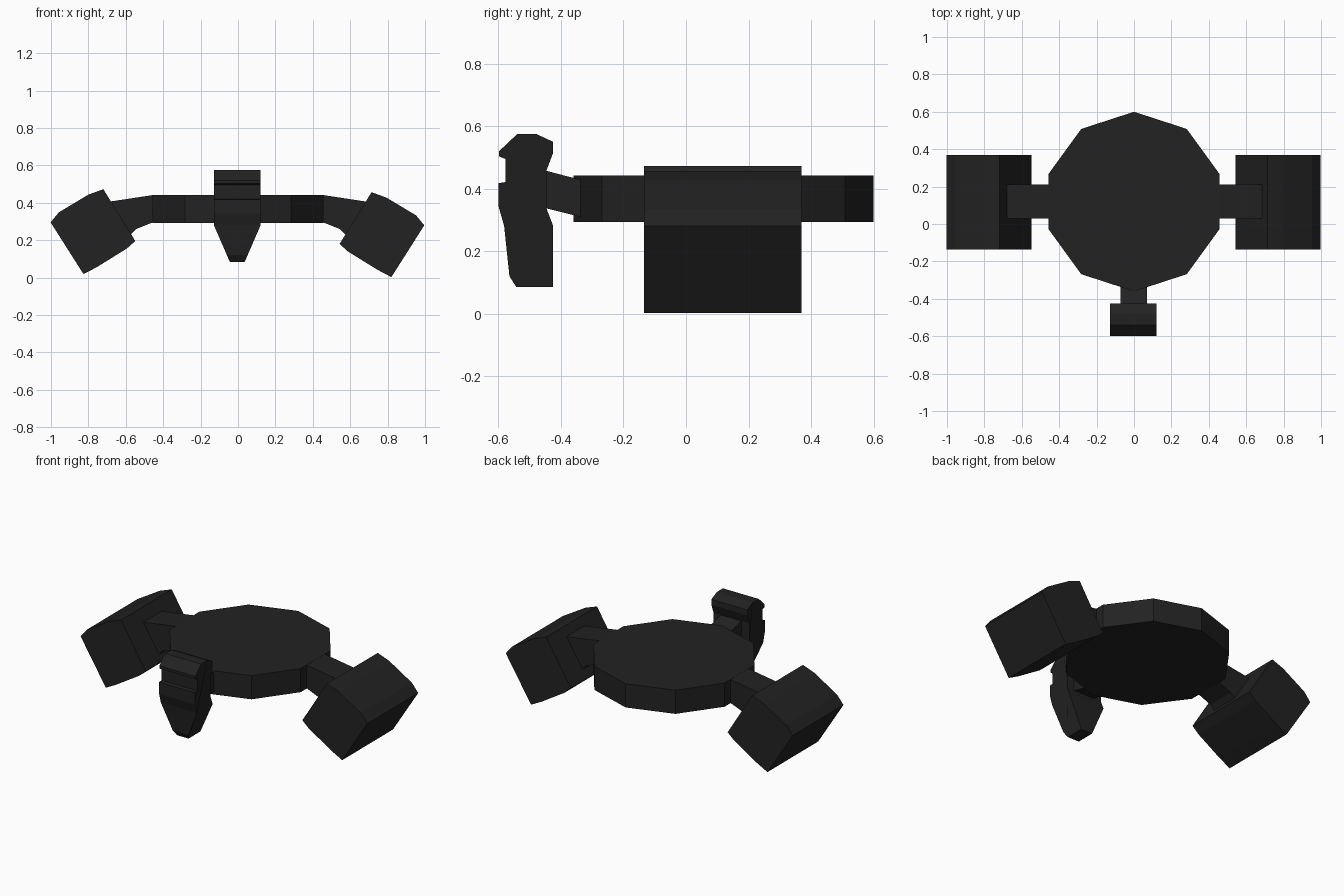
import bpy, bmesh, math

if "Cube" in bpy.data.objects:
    bpy.data.objects.remove(bpy.data.objects["Cube"])

mat = bpy.data.materials.new("charcoal")
mat.diffuse_color = (0.016, 0.016, 0.016, 1)
mat.use_nodes = True
mat.node_tree.nodes["Principled BSDF"].inputs["Base Color"].default_value = mat.diffuse_color


def prism(name, points, offset):
    """Extrude a closed 3D outline by an offset vector into a flat-faced solid."""
    bm = bmesh.new()
    face = bm.faces.new([bm.verts.new(p) for p in points])
    ext = bmesh.ops.extrude_face_region(bm, geom=[face])
    new = [v for v in ext["geom"] if isinstance(v, bmesh.types.BMVert)]
    bmesh.ops.translate(bm, verts=new, vec=offset)
    bmesh.ops.recalc_face_normals(bm, faces=bm.faces)
    mesh = bpy.data.meshes.new(name)
    bm.to_mesh(mesh)
    bm.free()
    mesh.materials.append(mat)
    obj = bpy.data.objects.new(name, mesh)
    bpy.context.collection.objects.link(obj)
    return obj


# Ten-sided central disc
R, CY = 0.48, 0.12
ring = [math.radians(90 + 36 * i) for i in range(10)]
prism("central_disc", [(R * math.cos(a), CY + R * math.sin(a), 0.293) for a in ring],
      (0, 0, 0.149))

# Tilted side pods and the arms that carry them (left pod sits slightly higher)
pod = [(.714, .457), (.794, .428), (.952, .333), (.996, .28),
       (.82, .003), (.746, .042), (.588, .14), (.543, .18)]
arm = [(.44, .442), (.46, .441), (.684, .407), (.575, .229), (.545, .26), (.46, .294), (.44, .294)]
for side, s, dx, dz in (("right", 1, 0, 0), ("left", -1, 0.006, 0.016)):
    prism(side + "_pod", [(s * (x + dx), -0.135, z + dz) for x, z in pod], (0, 0.505, 0))
    prism(side + "_arm", [(s * x, 0.03, z) for x, z in arm], (0, 0.18, 0))

# Neck joining the disc to the front head
neck = [(-.33, .427), (-.37, .437), (-.45, .458), (-.45, .338), (-.37, .318), (-.33, .308)]
prism("front_neck", [(-.073, y, z) for y, z in neck], (0.143, 0, 0))

# Front head: side profile extruded across, lower part tapered to a narrow tip
head = [(-.54, .575), (-.479, .575), (-.425, .55), (-.425, .515), (-.447, .457),
        (-.447, .338), (-.425, .281), (-.425, .085), (-.543, .085), (-.565, .12),
        (-.582, .281), (-.6, .344), (-.6, .418), (-.577, .421), (-.577, .495),
        (-.598, .503), (-.598, .52)]
head_obj = prism("front_head", [(-.125, y, z) for y, z in head], (0.25, 0, 0))
for v in head_obj.data.vertices:
    t = min(1, (v.co.z - 0.085) / 0.196)
    v.co.x = v.co.x * (0.32 + 0.68 * t) - 0.004
